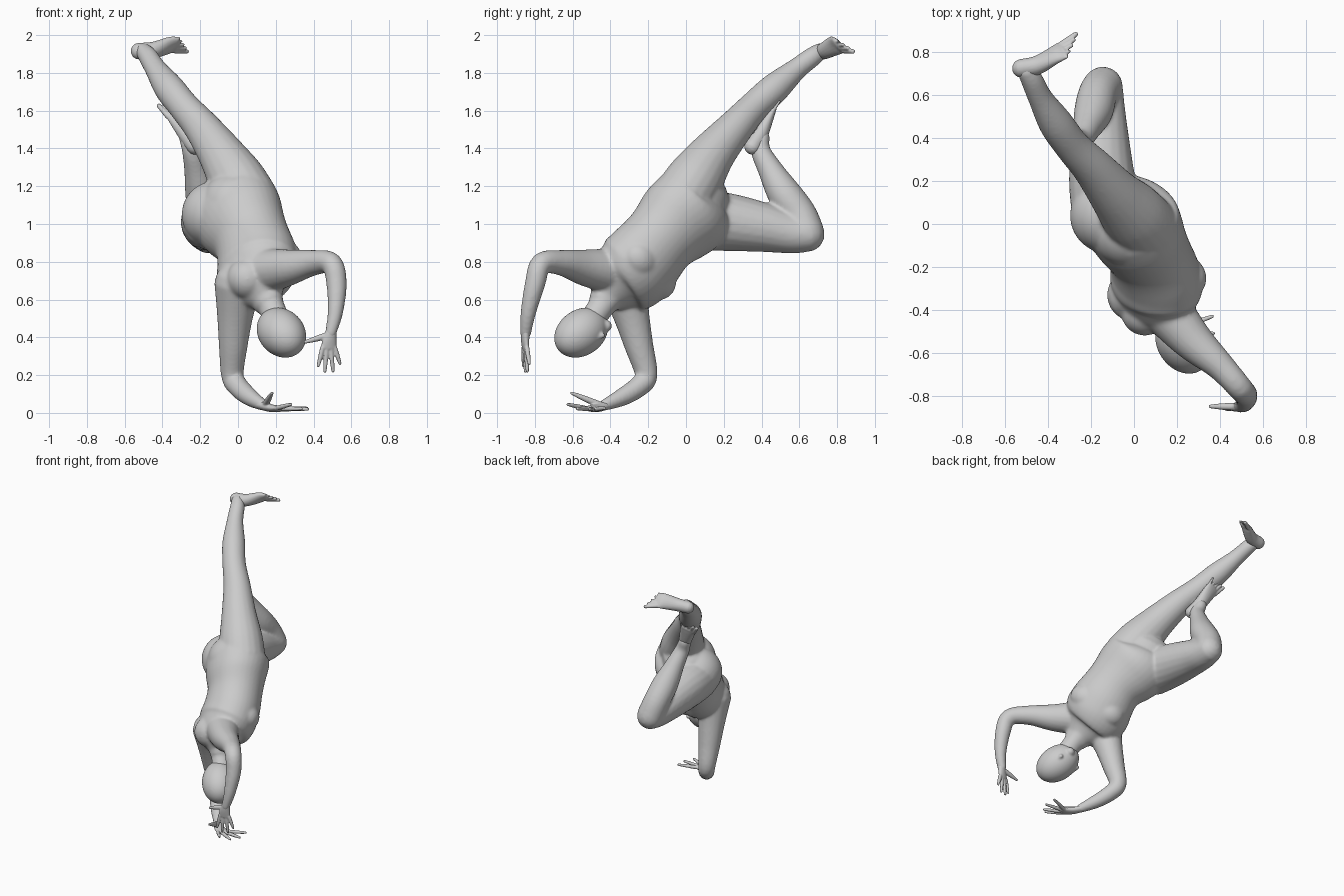
import bpy, bmesh, math
from mathutils import Vector as V

if "Cube" in bpy.data.objects:
    bpy.data.objects.remove(bpy.data.objects["Cube"])

grey = bpy.data.materials.new("plain grey")
grey.diffuse_color = (0.6, 0.6, 0.6, 1)
grey.use_nodes = True
grey.node_tree.nodes["Principled BSDF"].inputs["Base Color"].default_value = grey.diffuse_color

LAT = V((.69, -.47, .56)).normalized()      # across the hips and shoulders
FRONT = V((.62, .59, -.28)).normalized()    # out of the belly
HEAD = V((.48, -.71, -.51)).normalized()    # neck towards crown


def tube(bm, pts, side=LAT, n=20, sub=5, pad=0):
    """Loft a smooth rounded tube through (x, y, z, half_width[, half_depth])."""
    P = [(V(p[:3]), p[3] + pad, (p[4] if len(p) > 4 else p[3]) + pad) for p in pts]
    path = []

    def cr(a, b, c, d, t):
        return b + (c - a) * (t / 2) + (a * 2 - b * 5 + c * 4 - d) * (t * t / 2) \
            + (b * 3 - a - c * 3 + d) * (t ** 3 / 2)
    for i in range(len(P) - 1):
        q = [P[max(i - 1, 0)], P[i], P[i + 1], P[min(i + 2, len(P) - 1)]]
        for k in range(sub):
            path.append([cr(*[c[j] for c in q], k / sub) for j in range(3)])
    path.append(list(P[-1]))
    tang = [(path[min(i + 1, len(path) - 1)][0] - path[max(i - 1, 0)][0]).normalized()
            for i in range(len(path))]
    stations = [(c, w, d, t) for (c, w, d), t in zip(path, tang)]
    # rounded ends
    angles = [math.radians(a) for a in (25, 50, 75)]

    def cap(s, sign):
        c, w, d, t = s
        return [(c + t * sign * min(w, d) * math.sin(a), w * math.cos(a), d * math.cos(a), t)
                for a in angles]
    stations = cap(stations[0], -1)[::-1] + stations + cap(stations[-1], 1)
    rings = []
    for c, w, d, t in stations:
        u = (V(side) - t * V(side).dot(t)).normalized()
        v = t.cross(u)
        rings.append([bm.verts.new(c + u * w * math.cos(2 * math.pi * k / n)
                                   + v * d * math.sin(2 * math.pi * k / n)) for k in range(n)])
    for a, b in zip(rings, rings[1:]):
        for k in range(n):
            bm.faces.new((a[k], a[(k + 1) % n], b[(k + 1) % n], b[k]))
    bm.faces.new(rings[0][::-1])
    bm.faces.new(rings[-1])


def ball(bm, c, r, axis=LAT, stretch=1):
    """Sphere, optionally stretched along an axis."""
    for v in bmesh.ops.create_icosphere(bm, subdivisions=4, radius=r)["verts"]:
        v.co += axis * v.co.dot(axis) * (stretch - 1) + V(c)


def finish(name, bm, voxel, smooth):
    """Fuse overlapping volumes into one skin."""
    bmesh.ops.recalc_face_normals(bm, faces=bm.faces)
    me = bpy.data.meshes.new(name)
    bm.to_mesh(me)
    bm.free()
    me.materials.append(grey)
    ob = bpy.data.objects.new(name, me)
    bpy.context.collection.objects.link(ob)
    m = ob.modifiers.new("fuse", 'REMESH')
    m.mode, m.voxel_size, m.use_smooth_shade = 'VOXEL', voxel, True
    s = ob.modifiers.new("soften", 'SMOOTH')
    s.factor, s.iterations = .5, smooth


# ---- torso and limbs as one skin
bm = bmesh.new()
tube(bm, [(-.035, .06, 1.13, .20, .16), (-.02, .03, 1.08, .25, .215), (.02, -.05, 1.01, .245, .21),
          (.07, -.135, .92, .21, .19), (.10, -.22, .82, .225, .195), (.105, -.29, .745, .232, .195),
          (.115, -.37, .685, .19, .155), (.155, -.43, .60, .09, .08)], n=36)
tube(bm, [(.12, -.36, .68, .10), (.17, -.44, .575, .072), (.22, -.52, .46, .07)])      # neck
ball(bm, (-.12, .04, 1.05), .178)                                                       # buttocks
ball(bm, (-.02, -.03, 1.10), .175)
ball(bm, (.05, -.41, .71), .11)                                                         # upper back
for s in (-1, 1):                                                                       # chest
    ball(bm, V((.165, -.20, .755)) + LAT * .095 * s, .10, LAT, 1.15)
# straight leg
tube(bm, [(.05, -.02, 1.13, .16), (-.01, .05, 1.24, .15), (-.09, .14, 1.37, .12),
          (-.19, .26, 1.51, .094), (-.285, .36, 1.62, .080), (-.365, .47, 1.72, .078),
          (-.435, .585, 1.82, .056), (-.475, .67, 1.885, .050), (-.50, .71, 1.915, .042)], pad=.002)
# bent leg
tube(bm, [(-.13, .06, 1.02, .16), (-.15, .22, 1.01, .152), (-.155, .42, .98, .128),
          (-.15, .56, .95, .105), (-.145, .64, .945, .092)], pad=.002)
tube(bm, [(-.145, .64, .95, .092), (-.17, .60, 1.05, .09), (-.19, .52, 1.16, .088),
          (-.22, .445, 1.29, .064), (-.245, .395, 1.39, .050), (-.27, .40, 1.46, .042)], pad=.002)
# raised arm
tube(bm, [(.15, -.40, .75, .12), (.27, -.54, .77, .094), (.40, -.66, .795, .066),
          (.495, -.765, .79, .056), (.522, -.80, .68, .052), (.515, -.835, .53, .039),
          (.49, -.85, .42, .028)], pad=.002)
# supporting arm
tube(bm, [(.0, -.33, .68, .125), (-.015, -.29, .52, .095), (-.025, -.25, .36, .075),
          (-.03, -.21, .20, .058), (.0, -.25, .14, .054), (.06, -.335, .085, .046),
          (.13, -.43, .042, .029)], pad=.002)
finish("body", bm, .010, 8)

# ---- head
bm = bmesh.new()
head = V((.23, -.555, .425))
ball(bm, head, .121, HEAD, 1.33)
tube(bm, [(*(head - HEAD * .02 + FRONT * .04), .075), (*(head - HEAD * .09 + FRONT * .05), .06),
          (*(head - HEAD * .115 + FRONT * .075), .032)])                                # jaw
tube(bm, [(*(head - HEAD * .01 + FRONT * .108), .010),
          (*(head - HEAD * .045 + FRONT * .122), .015)])                                # nose
for s in (-1, 1):                                                                       # ears
    e = head + LAT * s * .112 - HEAD * .035 - FRONT * .01
    tube(bm, [(*(e - HEAD * .022), .011, .016), (*(e + HEAD * .022), .013, .022)])
finish("head", bm, .007, 4)


def foot(name, heel, arch, instep, tip, wide):
    """Heel-to-ball wedge with five toes fanned along the width."""
    bm = bmesh.new()
    heel, arch, instep, tip, w = V(heel), V(arch), V(instep), V(tip), V(wide).normalized()
    tube(bm, [(*heel, .043, .045), (*arch, .046, .043), (*instep, .056, .029),
              (*instep.lerp(tip, .4), .057, .018)], side=w)
    for i in range(5):
        o = w * (i - 2) * .025
        a = instep.lerp(tip, .3) + o * .9
        b = instep.lerp(tip, 1.05 - .07 * i) + o * 1.2
        r = .0165 - .0017 * i
        tube(bm, [(*a, r), (*b, r * .75)], n=10, sub=3)
    finish(name, bm, .005, 2)


foot("straight_leg_foot", (-.525, .725, 1.915), (-.45, .74, 1.92), (-.365, .79, 1.945),
     (-.285, .835, 1.95), (-.02, -.10, .08))
foot("bent_leg_foot", (-.228, .352, 1.41), (-.268, .39, 1.47), (-.318, .435, 1.565),
     (-.365, .485, 1.645), (.083, .033, .037))


def hand(name, wrist, palm, knuckle, wide, tips, thumb):
    """Flat palm, four fingers to the given tips, and a thumb."""
    bm = bmesh.new()
    wrist, palm, knuckle, w = V(wrist), V(palm), V(knuckle), V(wide).normalized()
    tube(bm, [(*wrist, .028, .025), (*palm, .037, .021), (*knuckle, .043, .016)], side=w)
    for i, t in enumerate(tips):
        a = knuckle + w * (i - 1.5) * .022
        tube(bm, [(*a, .0135), (*a.lerp(V(t), .5), .0125), (*t, .009)], side=w, n=10, sub=3)
    a = wrist.lerp(palm, .5)
    tube(bm, [(*a, .019), (*a.lerp(V(thumb), .55), .016), (*thumb, .009)], side=w, n=10, sub=3)
    finish(name, bm, .005, 2)


hand("raised_hand", (.495, -.85, .44), (.485, -.852, .39), (.48, -.85, .345), (1, .25, 0),
     [(.425, -.86, .25), (.46, -.85, .22), (.503, -.84, .222), (.54, -.83, .262)], (.355, -.85, .375))
hand("supporting_hand", (.11, -.41, .045), (.17, -.47, .026), (.22, -.505, .022), (.6, 1, -.1),
     [(.28, -.625, .045), (.335, -.575, .022), (.37, -.51, .02), (.365, -.43, .025)],
     (.18, -.605, .105))
